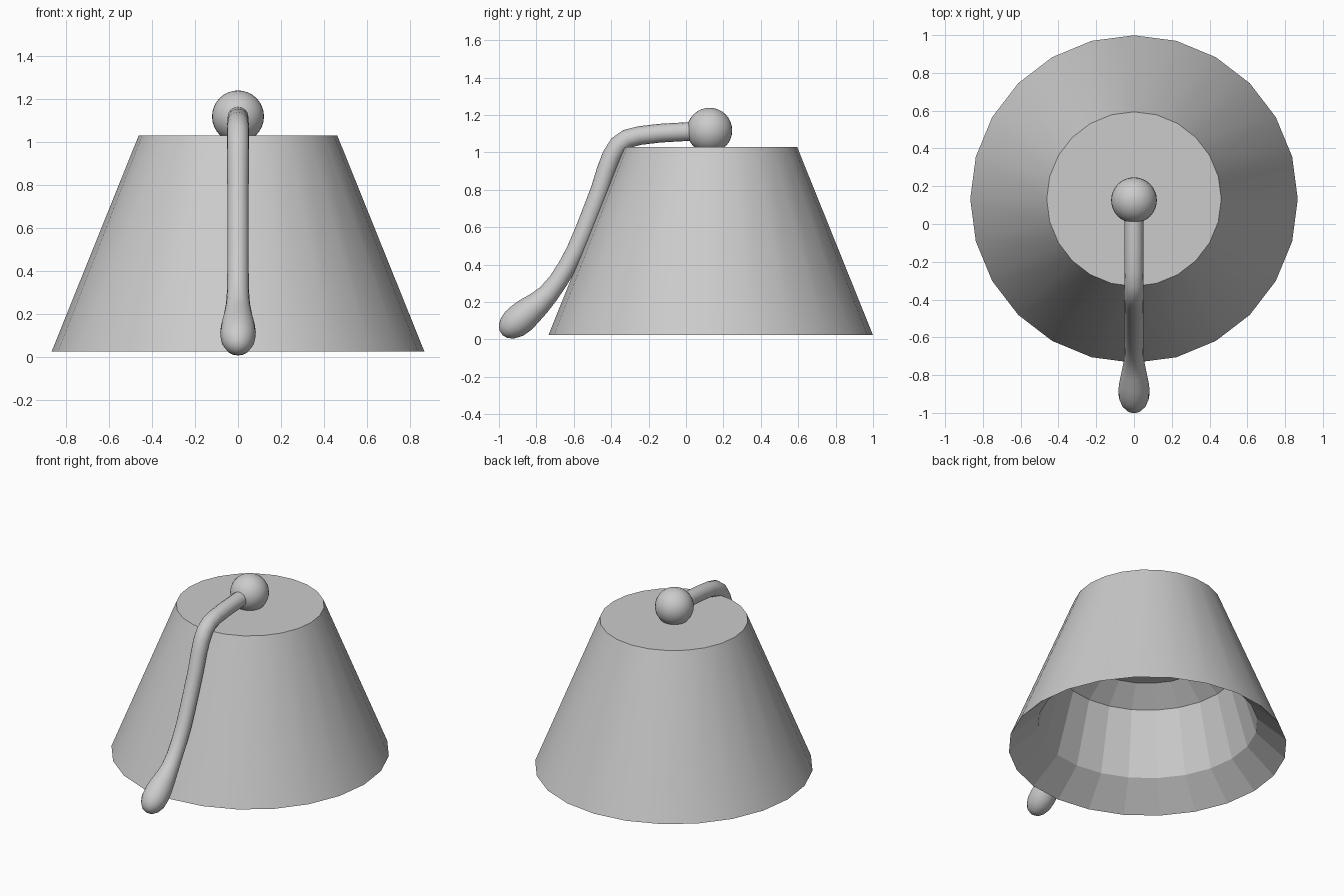
import bpy, bmesh, math
from mathutils import Vector

if "Cube" in bpy.data.objects:
    bpy.data.objects.remove(bpy.data.objects["Cube"])

CY = 0.132   # centre of the hat in y


def loft(name, rings):
    """Join equal-sized rings of points into a closed surface with capped ends."""
    bm = bmesh.new()
    loops = [[bm.verts.new(p) for p in ring] for ring in rings]
    n = len(loops[0])
    for a, b in zip(loops, loops[1:]):
        for i in range(n):
            j = (i + 1) % n
            bm.faces.new((a[i], a[j], b[j], b[i]))
    bm.faces.new(loops[0])
    bm.faces.new(loops[-1])
    bmesh.ops.recalc_face_normals(bm, faces=bm.faces)
    me = bpy.data.meshes.new(name)
    bm.to_mesh(me)
    bm.free()
    ob = bpy.data.objects.new(name, me)
    bpy.context.collection.objects.link(ob)
    return ob


def smooth(ob, degrees):
    bpy.ops.object.select_all(action='DESELECT')
    ob.select_set(True)
    bpy.context.view_layer.objects.active = ob
    bpy.ops.object.shade_smooth_by_angle(angle=math.radians(degrees))


# hat: tapered outer wall, then sloped rim and head hollow (radius, z)
profile = [(0.462, 1.03), (0.867, 0.025), (0.685, 0.19), (0.566, 0.61), (0.42, 0.72)]
SIDES = 24
hat = loft("hat_body", [
    [(r * math.sin(math.tau * i / SIDES), CY + r * math.cos(math.tau * i / SIDES), z)
     for i in range(SIDES)] for r, z in profile])
smooth(hat, 30)
# the hollow stays faceted
for f in hat.data.polygons:
    if SIDES <= f.index < 4 * SIDES:
        f.use_smooth = False

# button on the crown
bpy.ops.mesh.primitive_uv_sphere_add(segments=32, ring_count=16, radius=0.121,
                                     location=(0, 0.126, 1.118))
button = bpy.context.object
button.name = "crown_button"
smooth(button, 40)

# tassel cord ending in a drop-shaped bulb (y, z, radius)
path = [(0.08, 1.115, .05), (-0.02, 1.11, .05), (-0.14, 1.103, .05), (-0.25, 1.09, .05),
        (-0.315, 1.073, .051), (-0.36, 1.04, .052), (-0.395, 0.985, .052),
        (-0.425, 0.91, .051), (-0.46, 0.80, .05), (-0.502, 0.69, .05),
        (-0.545, 0.58, .05), (-0.59, 0.475, .05), (-0.635, 0.39, .05),
        (-0.685, 0.31, .051), (-0.735, 0.245, .056), (-0.785, 0.195, .066),
        (-0.84, 0.15, .078), (-0.88, 0.115, .083), (-0.92, 0.083, .08),
        (-0.955, 0.058, .064), (-0.978, 0.043, .042), (-0.989, 0.036, .015)]
pts = [Vector((0, y, z)) for y, z, _ in path]
rings = []
for k, p in enumerate(pts):
    t = (pts[min(k + 1, len(pts) - 1)] - pts[max(k - 1, 0)]).normalized()
    side = Vector((1, 0, 0))
    up = t.cross(side)
    r = path[k][2]
    rings.append([p + r * (math.cos(math.tau * i / 16) * side + math.sin(math.tau * i / 16) * up)
                  for i in range(16)])
smooth(loft("tassel_cord", rings), 60)
